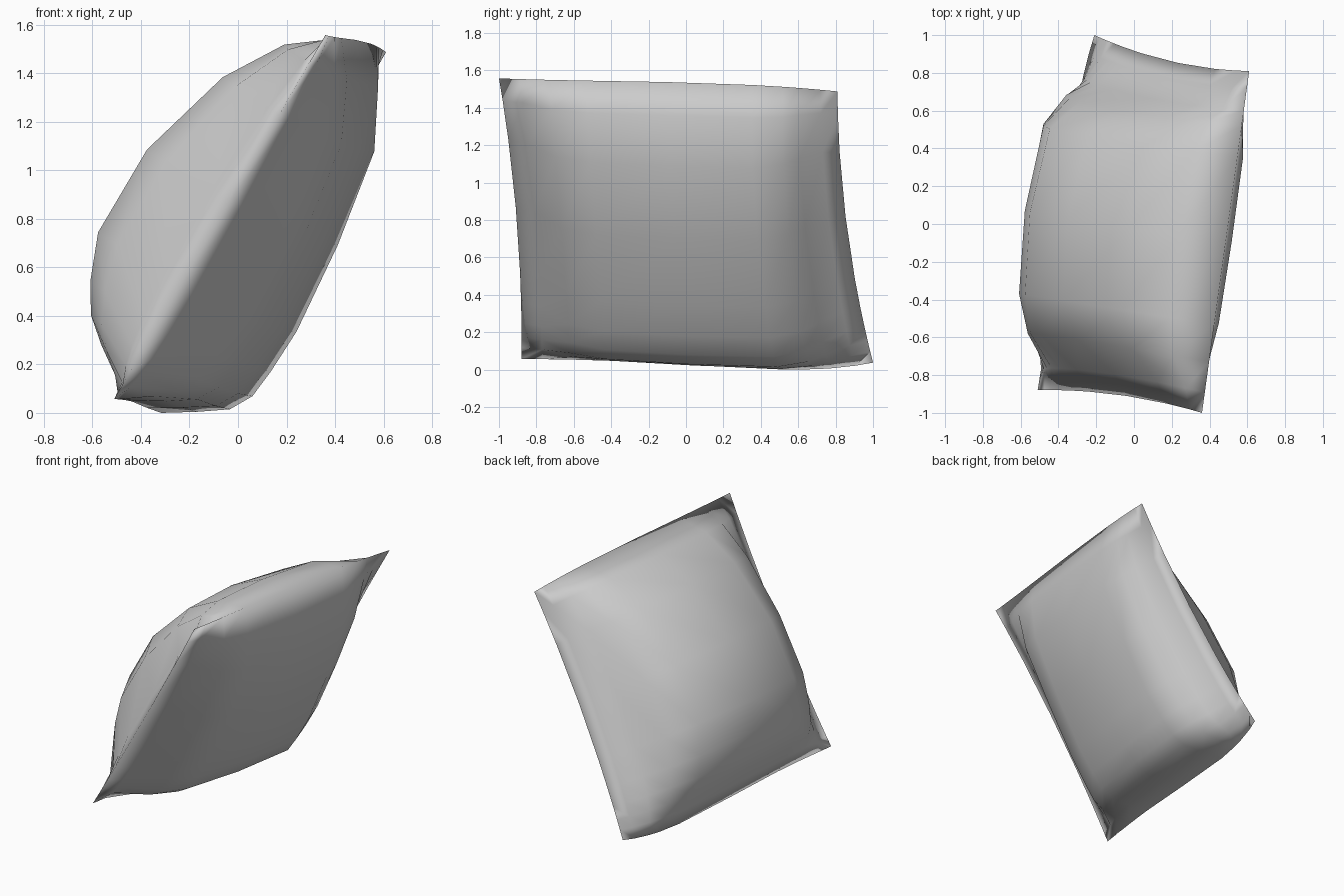
import bpy, bmesh
from mathutils import Vector

if "Cube" in bpy.data.objects:
    bpy.data.objects.remove(bpy.data.objects["Cube"])

# Cushion corners: bottom front, bottom back, top front, top back
C = Vector((-0.51, -0.88, 0.06))
D = Vector((-0.21, 1.00, 0.04))
A = Vector((0.36, -1.00, 1.56))
B = Vector((0.61, 0.81, 1.49))
N = Vector((-0.865, 0.10, 0.49)).normalized()

# Stations up the cushion (u) and across it (v), with puffiness profiles
U = [0, 0.04, 0.08, 0.13, 0.20, 0.31, 0.54, 0.78, 0.92, 1]
V = [0, 0.06, 0.15, 0.26, 0.5, 0.75, 0.84, 0.885, 0.95, 1]
UP_U = [0, 0.13, 0.25, 0.36, 0.44, 0.52, 0.515, 0.38, 0.21, 0]
UP_V = [0, 0.18, 0.67, 0.91, 1, 0.92, 0.62, 0.25, 0.05, 0]
LOW_U = [0, 0.13, 0.245, 0.30, 0.315, 0.325, 0.295, 0.235, 0.115, 0]
LOW_V = [0, 0.14, 0.70, 0.93, 1, 0.97, 0.74, 0.45, 0.12, 0]


def seam_plane(u, v):
    p = C.lerp(D, v).lerp(A.lerp(B, v), u)
    # side seams pull inwards, lower seam sags towards the back, top seam arches
    p.y += 4 * u * (1 - u) * (0.035 * (1 - v) - 0.045 * v)
    sag = (1 - u) ** 5 * v ** 3 * (1 - v)
    p.z += 0.12 * u ** 4 * v * v * (1 - v) - 0.40 * sag
    p.x -= 0.30 * sag
    return p


bm = bmesh.new()
nu, nv = len(U), len(V)


def side(pu, pv, sign, shared=None):
    grid = []
    for i, u in enumerate(U):
        row = []
        for j, v in enumerate(V):
            rim = i in (0, nu - 1) or j in (0, nv - 1)
            if rim and shared:
                row.append(shared[i][j])
            else:
                row.append(bm.verts.new(seam_plane(u, v) + N * (sign * pu[i] * pv[j])))
        grid.append(row)
    for i in range(nu - 1):
        for j in range(nv - 1):
            bm.faces.new((grid[i][j], grid[i][j + 1], grid[i + 1][j + 1], grid[i + 1][j]))
    return grid


# Upper and lower panels share the seam
upper = side(UP_U, UP_V, 1)
side(LOW_U, LOW_V, -1, upper)
bmesh.ops.recalc_face_normals(bm, faces=bm.faces)

# Rest on the ground
low = min(v.co.z for v in bm.verts)
bmesh.ops.translate(bm, verts=bm.verts, vec=(0, 0, -low))

mesh = bpy.data.meshes.new("cushion")
bm.to_mesh(mesh)
bm.free()
cushion = bpy.data.objects.new("cushion", mesh)
bpy.context.collection.objects.link(cushion)
bpy.context.view_layer.objects.active = cushion
cushion.select_set(True)
bpy.ops.object.shade_smooth_by_angle(angle=2.6)
